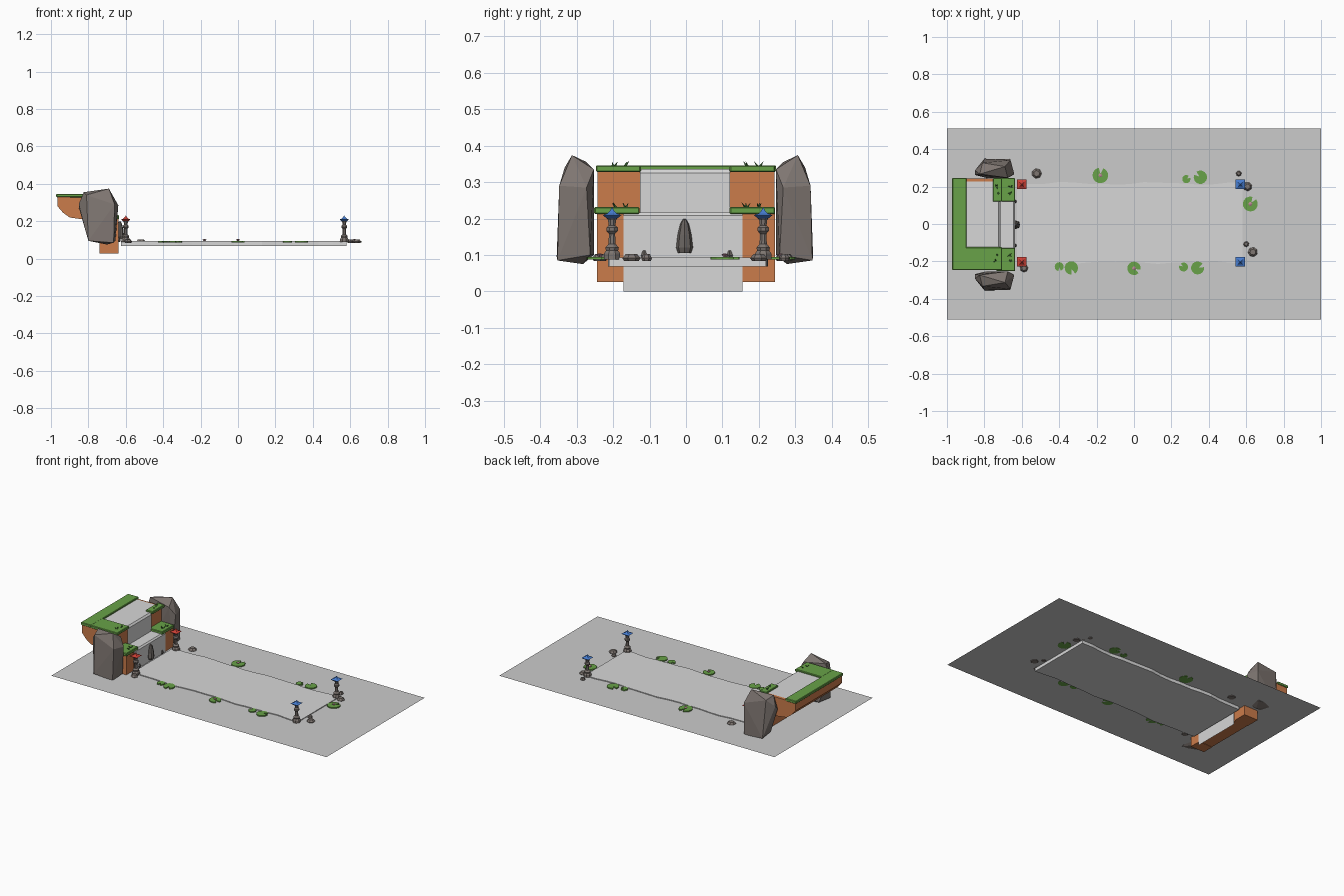
import bpy, bmesh, math, random
from mathutils import Vector

if "Cube" in bpy.data.objects:
    bpy.data.objects.remove(bpy.data.objects["Cube"])
random.seed(4)

def mat(name, r, g, b):
    m = bpy.data.materials.new(name)
    m.diffuse_color = (r, g, b, 1)
    m.use_nodes = True
    m.node_tree.nodes["Principled BSDF"].inputs["Base Color"].default_value = m.diffuse_color
    return m

WATER = mat("water_grey", 0.68, 0.68, 0.68)
GROUND = mat("ground_grey", 0.6, 0.6, 0.6)
CLAY = mat("orange_clay", 0.6, 0.2, 0.07)
GRASS = mat("grass_green", 0.14, 0.36, 0.065)
LEAF = mat("dark_leaf", 0.04, 0.13, 0.03)
STONE = mat("warm_stone", 0.21, 0.18, 0.165)
PEBBLE = mat("dark_stone", 0.14, 0.125, 0.115)
RED = mat("roof_red", 0.6, 0.05, 0.035)
BLUE = mat("roof_blue", 0.06, 0.2, 0.62)
PINK = mat("flower_pink", 0.5, 0.25, 0.3)

def finish(name, bm, m, normals=True):
    if normals:
        bmesh.ops.recalc_face_normals(bm, faces=bm.faces)
    me = bpy.data.meshes.new(name)
    bm.to_mesh(me)
    bm.free()
    ob = bpy.data.objects.new(name, me)
    me.materials.append(m)
    bpy.context.collection.objects.link(ob)
    return ob

def box(name, m, x0, x1, y0, y1, z0, z1, bevel=0.0):
    bm = bmesh.new()
    bmesh.ops.create_cube(bm, size=1)
    for v in bm.verts:
        v.co = ((x0 + x1) / 2 + v.co.x * (x1 - x0), (y0 + y1) / 2 + v.co.y * (y1 - y0),
                (z0 + z1) / 2 + v.co.z * (z1 - z0))
    if bevel:
        bmesh.ops.bevel(bm, geom=bm.edges[:], offset=bevel, segments=1, affect='EDGES')
    return finish(name, bm, m)

def prism(name, m, pts, vec):
    """Closed outline pushed along vec."""
    bm = bmesh.new()
    f = bm.faces.new([bm.verts.new(p) for p in pts])
    r = bmesh.ops.extrude_face_region(bm, geom=[f])
    for v in r["geom"]:
        if isinstance(v, bmesh.types.BMVert):
            v.co += Vector(vec)
    return finish(name, bm, m)

def sheet(name, m, path, y0, y1):
    """Open x-z path swept over y, facing up / +x."""
    bm = bmesh.new()
    a = [bm.verts.new((x, y0, z)) for x, z in path]
    b = [bm.verts.new((x, y1, z)) for x, z in path]
    for i in range(len(path) - 1):
        bm.faces.new((a[i], a[i + 1], b[i + 1], b[i]))
    return finish(name, bm, m, False)

def hull(name, m, pts):
    bm = bmesh.new()
    for p in pts:
        bm.verts.new(p)
    r = bmesh.ops.convex_hull(bm, input=bm.verts[:])
    loose = [v for v in bm.verts if not v.link_faces]
    bmesh.ops.delete(bm, geom=loose, context='VERTS')
    return finish(name, bm, m)

def lathe(name, m, cx, cy, prof, n, turn=0.0):
    bm = bmesh.new()
    rings = [[bm.verts.new((cx + r * math.cos(turn + i * math.tau / n),
                            cy + r * math.sin(turn + i * math.tau / n), z)) for i in range(n)]
             for r, z in prof]
    for a, b in zip(rings, rings[1:]):
        for i in range(n):
            bm.faces.new((a[i], a[(i + 1) % n], b[(i + 1) % n], b[i]))
    bm.faces.new(rings[0])
    bm.faces.new(rings[-1])
    return finish(name, bm, m)

# ground plane and wavy pool slab
sheet("ground_plane", GROUND, [(-1, 0.088), (1, 0.088)], -0.51, 0.51)
N = 16
xs = [-0.625 + 1.205 * i / N for i in range(N + 1)]
wave = lambda x: 0.006 * math.sin(x * 13) + 0.003 * math.sin(x * 29)
edge = [(x, -0.205 + wave(x + 0.7), 0.068) for x in xs]
edge += [(x, 0.217 + wave(x), 0.068) for x in reversed(xs)]
prism("pool", WATER, edge, (0, 0, 0.025))

# clay cliff with overhanging back
prof = [(-0.965, 0.333), (-0.965, 0.28), (-0.935, 0.245), (-0.90, 0.22), (-0.83, 0.21), (-0.74, 0.205),
        (-0.74, 0.028), (-0.648, 0.028), (-0.648, 0.214), (-0.728, 0.214), (-0.728, 0.333)]
prism("cliff", CLAY, [(x, -0.243, z) for x, z in prof], (0, 0.486, 0))
for s, ya, yb in (("front", -0.245, -0.17), ("back", 0.155, 0.245)):
    box("cliff_leg_" + s, CLAY, -0.74, -0.64, ya, yb, 0.026, 0.214)

# grass caps
box("grass_back_strip", GRASS, -0.972, -0.895, -0.245, 0.247, 0.328, 0.346, 0.003)
box("grass_front_arm", GRASS, -0.9, -0.705, -0.247, -0.124, 0.328, 0.346, 0.003)
box("grass_back_lip", GRASS, -0.755, -0.705, 0.12, 0.245, 0.328, 0.346, 0.003)
box("grass_step_front", GRASS, -0.735, -0.635, -0.252, -0.128, 0.212, 0.232, 0.003)
box("grass_step_back", GRASS, -0.735, -0.635, 0.12, 0.245, 0.212, 0.232, 0.003)

# water over the cliff
sheet("upper_water", WATER, [(-0.9, 0.336), (-0.725, 0.336)], -0.126, 0.228)
sheet("upper_fall", WATER, [(-0.725, 0.336), (-0.715, 0.325), (-0.715, 0.217), (-0.645, 0.217)], -0.126, 0.121)
sheet("lower_fall", WATER, [(-0.715, 0.217), (-0.645, 0.217), (-0.636, 0.208), (-0.636, 0)], -0.172, 0.155)

# tall side rocks: (x, distance from middle, z)
ROCK = [(-0.85, 0.29, 0.295), (-0.825, 0.27, 0.355), (-0.81, 0.33, 0.34), (-0.69, 0.31, 0.374),
        (-0.675, 0.25, 0.335), (-0.64, 0.27, 0.285), (-0.66, 0.345, 0.29), (-0.655, 0.26, 0.1),
        (-0.665, 0.35, 0.085), (-0.80, 0.352, 0.095), (-0.79, 0.25, 0.10), (-0.70, 0.28, 0.075),
        (-0.85, 0.265, 0.27)]
for s, sy in (("front", -1), ("back", 1)):
    hull("tall_rock_" + s, STONE, [(x, sy * y - 0.003, z) for x, y, z in ROCK])

# pointed stone in the fall and two small ones beside it
lathe("fall_stone", PEBBLE, -0.632, -0.004,
      [(0.018, 0.105), (0.023, 0.12), (0.019, 0.155), (0.012, 0.185), (0.004, 0.199)], 8)
for i, y in enumerate((0.12, -0.115)):
    lathe("fall_pebble_%d" % i, PEBBLE, -0.637, y, [(0.006, 0.088), (0.01, 0.098), (0.004, 0.112)], 6)

# four lantern posts
for i, (x, y, c) in enumerate(((-0.6, 0.212, RED), (-0.6, -0.203, RED), (0.568, 0.212, BLUE), (0.568, -0.203, BLUE))):
    lathe("lantern_post_%d" % i, STONE, x, y,
          [(0.024, 0.088), (0.024, 0.104), (0.018, 0.112), (0.02, 0.12), (0.011, 0.13), (0.009, 0.158),
           (0.017, 0.166), (0.017, 0.175), (0.01, 0.181), (0.012, 0.196), (0.018, 0.203)], 8, math.pi / 8)
    lathe("lantern_roof_%d" % i, c, x, y,
          [(0.02, 0.2), (0.036, 0.209), (0.018, 0.214), (0.008, 0.221), (0.001, 0.23)], 4, math.pi / 4)

# notched lily pads, some with a flower
PADS = [(-0.18, 0.26, 0.042, 1), (0.28, 0.24, 0.022, 0), (0.355, 0.25, 0.036, 0), (0.622, 0.107, 0.04, 1),
        (0.34, -0.235, 0.035, 0), (0.265, -0.23, 0.024, 0), (0, -0.237, 0.036, 1),
        (-0.335, -0.235, 0.036, 0), (-0.4, -0.228, 0.024, 0)]
for i, (x, y, r, flower) in enumerate(PADS):
    t = random.uniform(0, 6.28)
    pts = [(x + r * math.cos(t + 0.3 + k * 5.68 / 13), y + r * math.sin(t + 0.3 + k * 5.68 / 13), 0.087)
           for k in range(14)]
    pts.append((x + 0.2 * r * math.cos(t), y + 0.2 * r * math.sin(t), 0.087))
    prism("lily_pad_%d" % i, GRASS, pts, (0, 0, 0.008))
    if flower:
        lathe("lily_flower_%d" % i, PINK, x, y, [(0.004, 0.094), (0.011, 0.101), (0.004, 0.104)], 6)

# shore stones
for i, (x, y, r) in enumerate(((-0.52, 0.27, 0.027), (-0.588, -0.236, 0.022), (0.56, 0.27, 0.015),
                               (0.607, 0.2, 0.024), (0.6, -0.108, 0.015), (0.635, -0.15, 0.026))):
    lathe("shore_stone_%d" % i, STONE, x, y, [(r * 0.8, 0.084), (r, 0.091), (r * 0.6, 0.103)], 7, i)

# leaf tufts on the grass
for i, (x, y, z) in enumerate(((-0.74, -0.2, 0.343), (-0.735, -0.17, 0.343), (-0.73, 0.17, 0.343), (-0.735, 0.2, 0.343),
                               (-0.66, -0.19, 0.23), (-0.665, -0.165, 0.23), (-0.66, 0.165, 0.23), (-0.66, 0.2, 0.23))):
    for k in range(3):
        a = random.uniform(0, 6.28)
        dx, dy = math.cos(a) * 0.014, math.sin(a) * 0.014
        hull("leaf_%d_%d" % (i, k), LEAF, [(x - dy * 0.3, y + dx * 0.3, z), (x + dy * 0.3, y - dx * 0.3, z),
                                           (x + dx, y + dy, z + 0.014), (x + dx * 0.5, y + dy * 0.5, z)])
